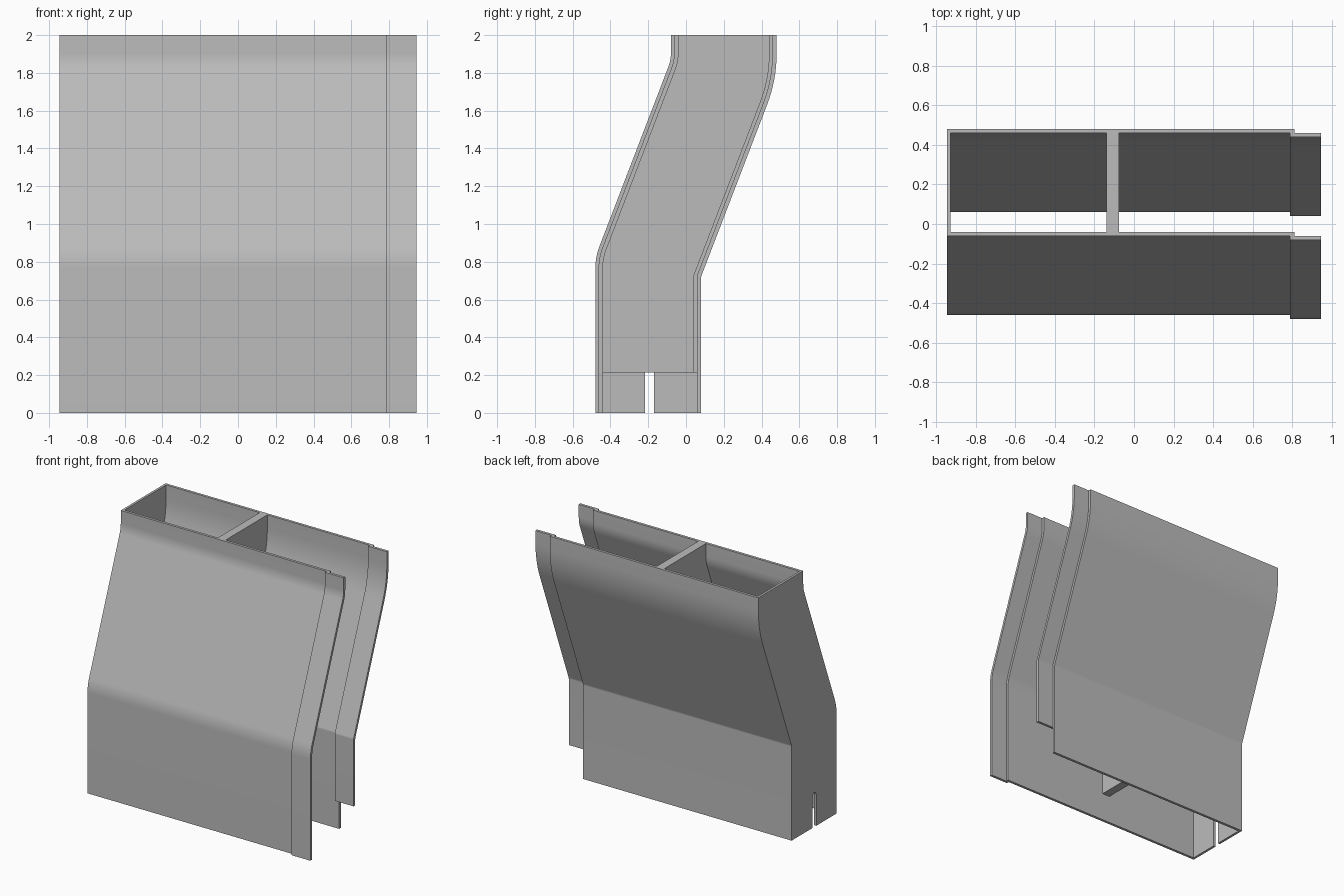
import bpy, bmesh, math
from mathutils import Vector

if "Cube" in bpy.data.objects:
    bpy.data.objects.remove(bpy.data.objects["Cube"])

TILT = math.radians(21)
K = math.tan(TILT / 2)

grey = bpy.data.materials.new("grey plastic")
grey.diffuse_color = (0.5, 0.5, 0.5, 1)
grey.use_nodes = True
grey.node_tree.nodes["Principled BSDF"].inputs["Base Color"].default_value = grey.diffuse_color


def curve(d, z0, z1, n=8):
    """Bent side profile (y, z), set back by d from the frontmost surface."""
    y0, y1 = -0.48 + d, -0.08 + d
    low, high = Vector((y0, 0.825 - K * d)), Vector((y1, 1.867 - K * d))
    slope = Vector((math.sin(TILT), math.cos(TILT)))
    up = Vector((0, 1))
    pts = [Vector((y0, z0))]
    for corner, a, b, r, side in ((low, up, slope, max(0.32 - d, 0.04), 1),
                                  (high, slope, up, 0.2 + d, -1)):
        start = corner - a * r * K
        centre = start + Vector((a.y, -a.x)) * r * side
        for i in range(n + 1):
            t = -side * TILT * i / n
            v = start - centre
            pts.append(centre + Vector((v.x * math.cos(t) - v.y * math.sin(t),
                                        v.x * math.sin(t) + v.y * math.cos(t))))
    pts.append(Vector((y1, z1)))
    return pts


def prism(name, outline, x0, x1):
    """Extrude a (y, z) outline along x."""
    bm = bmesh.new()
    face = bm.faces.new([bm.verts.new((x0, p[0], p[1])) for p in outline])
    ext = bmesh.ops.extrude_face_region(bm, geom=[face])["geom"]
    bmesh.ops.translate(bm, vec=(x1 - x0, 0, 0),
                        verts=[v for v in ext if isinstance(v, bmesh.types.BMVert)])
    bmesh.ops.recalc_face_normals(bm, faces=bm.faces)
    me = bpy.data.meshes.new(name)
    bm.to_mesh(me)
    bm.free()
    me.materials.append(grey)
    ob = bpy.data.objects.new(name, me)
    bpy.context.collection.objects.link(ob)
    return ob


def bent_slab(name, d0, d1, x0, x1, z0=0.0, z1=2.0):
    return prism(name, curve(d0, z0, z1) + curve(d1, z0, z1)[::-1], x0, x1)


def activate(ob):
    bpy.ops.object.select_all(action='DESELECT')
    ob.select_set(True)
    bpy.context.view_layer.objects.active = ob


# Channel shell: front wall, back wall and closed left end
shell = bent_slab("duct_shell", 0.02, 0.56, -0.945, 0.81)
cavity = bent_slab("cavity_cutter", 0.04, 0.54, -0.927, 1.1, -0.1, 2.1)

# Round-topped slot in the left end wall
r, yc, top = 0.0235, -0.193, 0.26
arch = [(yc + r * math.cos(math.pi * i / 10), top - r + r * math.sin(math.pi * i / 10))
        for i in range(11)]
slot = prism("slot_cutter", [(yc + r, -0.1)] + arch + [(yc - r, -0.1)], -1.0, -0.88)

activate(shell)
for cutter in (cavity, slot):
    mod = shell.modifiers.new("cut", 'BOOLEAN')
    mod.operation, mod.solver, mod.object = 'DIFFERENCE', 'EXACT', cutter
    bpy.ops.object.modifier_apply(modifier=mod.name)
    bpy.data.objects.remove(cutter)

# Divider across the channel, and the two overlapping connector lips
parts = [
    shell,
    bent_slab("divider", 0.035, 0.545, -0.14, -0.075, 0.215, 2.0),
    bent_slab("front_lip", 0.0, 0.02, 0.787, 0.945),
    bent_slab("back_lip", 0.52, 0.54, 0.787, 0.945, 0.215, 2.0),
]
for ob in parts:
    activate(ob)
    bpy.ops.object.shade_smooth_by_angle(angle=math.radians(30))
